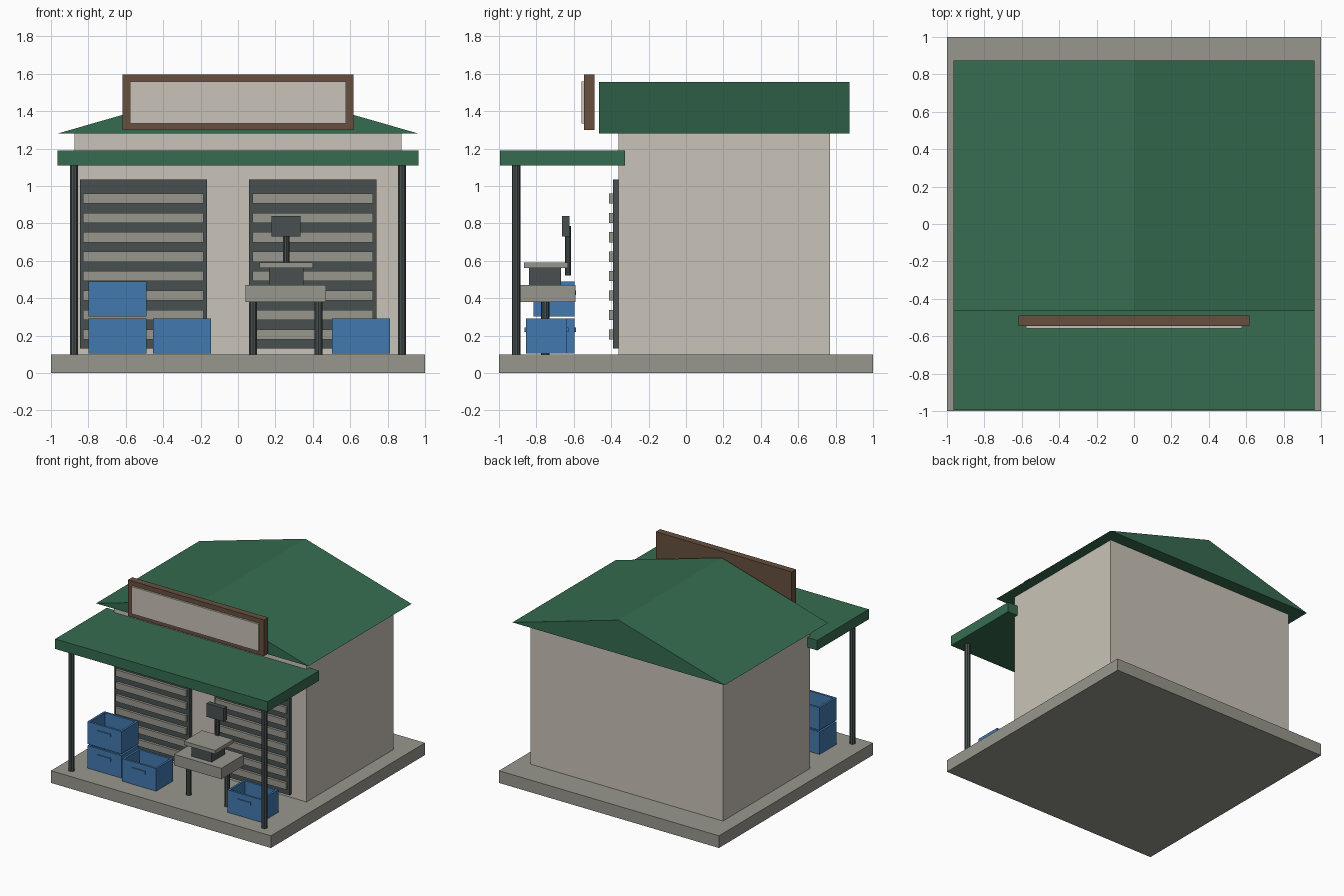
import bpy, bmesh

if "Cube" in bpy.data.objects:
    bpy.data.objects.remove(bpy.data.objects["Cube"])

def material(name, rgb):
    lin = [((c / 255 + 0.055) / 1.055) ** 2.4 for c in rgb]
    m = bpy.data.materials.new(name)
    m.diffuse_color = (*lin, 1)
    m.use_nodes = True
    m.node_tree.nodes["Principled BSDF"].inputs["Base Color"].default_value = m.diffuse_color
    return m

CREAM = material("cream wall", (201, 196, 184))
CONCRETE = material("grey concrete", (152, 151, 141))
GREEN = material("roof green", (54, 108, 80))
DARK = material("dark metal", (72, 80, 80))
BROWN = material("brown wood", (103, 80, 63))
BLUE = material("crate blue", (66, 121, 176))

def finish(name, bm, mat):
    bmesh.ops.recalc_face_normals(bm, faces=bm.faces)
    mesh = bpy.data.meshes.new(name)
    bm.to_mesh(mesh)
    bm.free()
    mesh.materials.append(mat)
    ob = bpy.data.objects.new(name, mesh)
    bpy.context.collection.objects.link(ob)
    return ob

def add_box(bm, x, y, z):
    """Add a box given its (min, max) range on each axis."""
    verts = bmesh.ops.create_cube(bm, size=1)["verts"]
    for v in verts:
        for i, (lo, hi) in enumerate((x, y, z)):
            v.co[i] = hi if v.co[i] > 0 else lo
    return verts

def box(name, x, y, z, mat):
    bm = bmesh.new()
    add_box(bm, x, y, z)
    return finish(name, bm, mat)

def pole(name, x, y, z, radius, mat, sides=10):
    bm = bmesh.new()
    bmesh.ops.create_cone(bm, cap_ends=True, segments=sides, radius1=radius,
                          radius2=radius, depth=z[1] - z[0])
    bmesh.ops.translate(bm, verts=bm.verts, vec=(x, y, sum(z) / 2))
    return finish(name, bm, mat)

# Base and building
box("base_slab", (-1, 1), (-1, 1), (0, 0.10), CONCRETE)
box("building_walls", (-0.875, 0.875), (-0.36, 0.77), (0.10, 1.28), CREAM)

# Gable roof: triangle extruded from front to back
bm = bmesh.new()
tri = [bm.verts.new((x, -0.465, z)) for x, z in ((-0.965, 1.28), (0.965, 1.28), (0, 1.557))]
face = bm.faces.new(tri)
ext = bmesh.ops.extrude_face_region(bm, geom=[face], use_keep_orig=True)
bmesh.ops.translate(bm, vec=(0, 1.34, 0),
                    verts=[g for g in ext["geom"] if isinstance(g, bmesh.types.BMVert)])
finish("gable_roof", bm, GREEN)

# Porch canopy and posts
box("porch_canopy", (-0.965, 0.965), (-0.995, -0.325), (1.108, 1.19), GREEN)
for side, x in (("left", -0.877), ("right", 0.877)):
    pole(side + "_porch_post", x, -0.908, (0.10, 1.11), 0.023, DARK)

# Blank sign board
box("sign_frame", (-0.618, 0.618), (-0.545, -0.49), (1.30, 1.597), BROWN)
box("sign_panel", (-0.578, 0.578), (-0.56, -0.545), (1.335, 1.558), CREAM)

# Roller shutters with slats
for side, cx in (("left", -0.506), ("right", 0.40)):
    box(side + "_shutter", (cx - 0.34, cx + 0.34), (-0.39, -0.358), (0.13, 1.035), DARK)
    bm = bmesh.new()
    for i in range(8):
        z = 0.933 - i * 0.1038
        add_box(bm, (cx - 0.322, cx + 0.322), (-0.411, -0.389), (z - 0.027, z + 0.027))
    finish(side + "_shutter_slats", bm, CONCRETE)

# Open crates with front and back handles
def crate(name, x, y, z):
    w, d, h = 0.31, 0.22, 0.185
    bm = bmesh.new()
    add_box(bm, (x, x + w), (y, y + d), (z, z + h))
    bm.normal_update()
    top = max(bm.faces, key=lambda f: f.calc_center_median().z)
    bmesh.ops.inset_region(bm, faces=[top], thickness=0.024)
    ext = bmesh.ops.extrude_face_region(bm, geom=[top])
    bmesh.ops.translate(bm, vec=(0, 0, -h + 0.025),
                        verts=[g for g in ext["geom"] if isinstance(g, bmesh.types.BMVert)])
    if top.is_valid:
        bmesh.ops.delete(bm, geom=[top], context="FACES_ONLY")
    finish(name, bm, BLUE)
    bm = bmesh.new()
    for hy in (y, y + d):
        add_box(bm, (x + 0.095, x + w - 0.095), (hy - 0.008, hy + 0.008),
                (z + 0.115, z + 0.138))
    finish(name + "_handles", bm, BLUE)

crate("lower_left_crate", -0.798, -0.815, 0.105)
crate("upper_left_crate", -0.798, -0.815, 0.303)
crate("middle_crate", -0.455, -0.855, 0.105)
crate("right_crate", 0.503, -0.855, 0.105)

# Table
box("table_top", (0.04, 0.47), (-0.888, -0.592), (0.38, 0.47), CONCRETE)
for side, x in (("left", 0.08), ("right", 0.43)):
    pole(side + "_table_leg", x, -0.753, (0.10, 0.385), 0.022, DARK)

# Weighing scale
box("scale_body", (0.166, 0.349), (-0.84, -0.668), (0.47, 0.56), DARK)
box("scale_pan", (0.115, 0.40), (-0.867, -0.632), (0.56, 0.59), CONCRETE)
pole("scale_display_pole", 0.258, -0.631, (0.52, 0.785), 0.017, DARK)
box("scale_display", (0.178, 0.334), (-0.663, -0.622), (0.73, 0.84), DARK)
